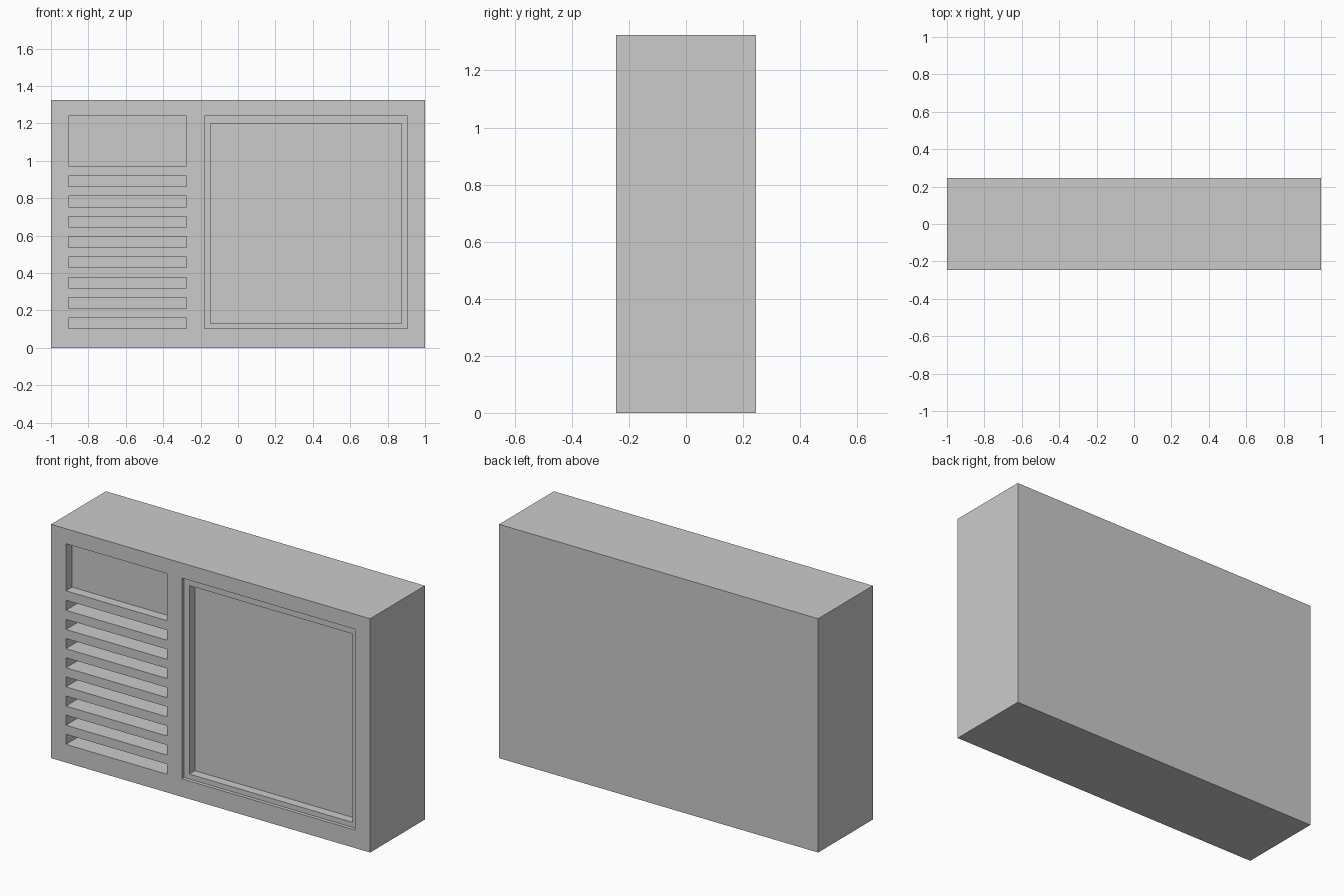
import bpy

if "Cube" in bpy.data.objects:
    bpy.data.objects.remove(bpy.data.objects["Cube"])

HALF_D = 0.245
HEIGHT = 1.325


def box(name, x0, x1, y0, y1, z0, z1):
    bpy.ops.mesh.primitive_cube_add(
        size=1, location=((x0 + x1) / 2, (y0 + y1) / 2, (z0 + z1) / 2))
    ob = bpy.context.object
    ob.name = name
    ob.scale = (x1 - x0, y1 - y0, z1 - z0)
    bpy.ops.object.transform_apply(location=True, rotation=False, scale=True)
    return ob


def recess(target, x0, x1, z0, z1, depth):
    """Cut a rectangular pocket into the front face."""
    cutter = box("pocket_cutter", x0, x1, -HALF_D - 0.1, -HALF_D + depth, z0, z1)
    cutter.hide_render = True
    mod = target.modifiers.new("pocket", 'BOOLEAN')
    mod.operation = 'DIFFERENCE'
    mod.solver = 'EXACT'
    mod.object = cutter
    bpy.context.view_layer.objects.active = target
    bpy.ops.object.modifier_apply(modifier=mod.name)
    bpy.data.objects.remove(cutter, do_unlink=True)


# Solid casing
casing = box("casing", -1, 1, -HALF_D, HALF_D, 0, HEIGHT)

# Display window above the grille
recess(casing, -0.907, -0.275, 0.973, 1.24, 0.055)

# Grille slots
for i in range(8):
    z = 0.103 + i * 0.1085
    recess(casing, -0.907, -0.275, z, z + 0.057, 0.12)

# Large panel: shallow rim, then deeper inner pocket
recess(casing, -0.18, 0.906, 0.102, 1.24, 0.02)
recess(casing, -0.148, 0.874, 0.13, 1.198, 0.07)
